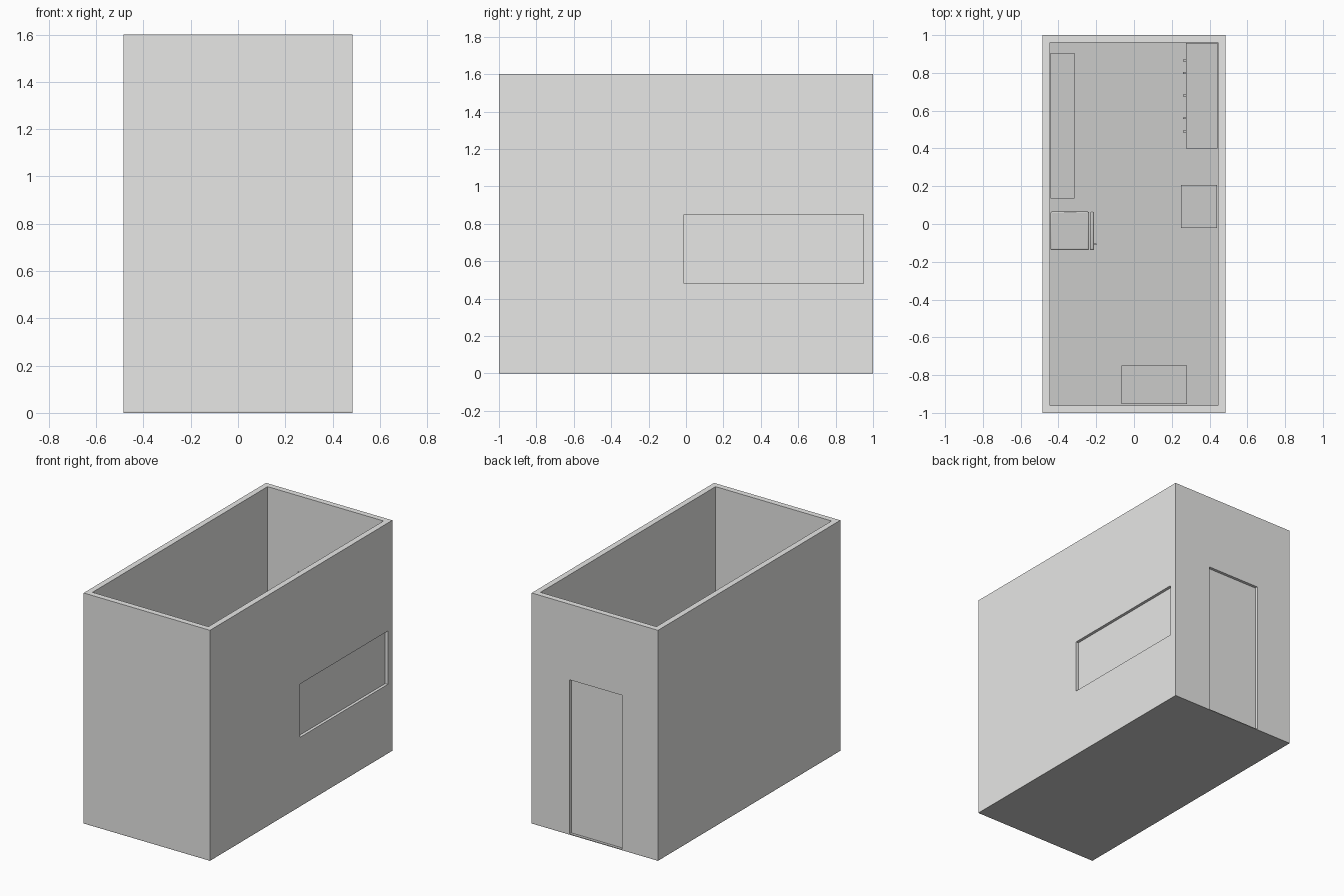
import bpy

if "Cube" in bpy.data.objects:
    bpy.data.objects.remove(bpy.data.objects["Cube"], do_unlink=True)


def make_material(name, rgb):
    mat = bpy.data.materials.new(name)
    mat.use_nodes = True
    color = (*rgb, 1)
    mat.diffuse_color = color
    mat.node_tree.nodes["Principled BSDF"].inputs["Base Color"].default_value = color
    return mat


wall_grey = make_material("light grey", (0.8, 0.8, 0.79))
floor_grey = make_material("medium grey", (0.6, 0.6, 0.59))


def box(name, x, y, z, mat, bevel=0):
    """Box from (min, max) ranges on each axis."""
    spans = (x, y, z)
    bpy.ops.mesh.primitive_cube_add(size=1, location=[sum(s) / 2 for s in spans])
    ob = bpy.context.object
    ob.name = name
    ob.scale = [s[1] - s[0] for s in spans]
    bpy.ops.object.transform_apply(location=False, rotation=False, scale=True)
    ob.data.materials.append(mat)
    if bevel:
        mod = ob.modifiers.new("rounded_edges", "BEVEL")
        mod.width = bevel
        mod.segments = 3
        bpy.ops.object.shade_smooth_by_angle()
    return ob


def cut(target, x, y, z):
    """Cut a box-shaped opening out of the target."""
    cutter = box("cutter", x, y, z, wall_grey)
    cutter.hide_render = True
    mod = target.modifiers.new("opening", "BOOLEAN")
    mod.operation = "DIFFERENCE"
    mod.solver = "EXACT"
    mod.object = cutter
    bpy.context.view_layer.objects.active = target
    bpy.ops.object.modifier_apply(modifier=mod.name)
    bpy.data.objects.remove(cutter, do_unlink=True)


W, L, H, T = 0.485, 1.0, 1.6, 0.04
FLOOR = 0.005
door_x, door_z = (-0.21, 0.195), (FLOOR, 1.075)
window_y, window_z = (-0.01, 0.95), (0.48, 0.85)

# Room shell, open at the top, with door and window openings
box("floor", (-W, W), (-L, L), (0, FLOOR), floor_grey)
walls = box("walls", (-W, W), (-L, L), (FLOOR, H), wall_grey)
cut(walls, (-W + T, W - T), (-L + T, L - T), (-1, H + 1))
cut(walls, door_x, (L - T - 0.005, L + 0.1), (-1, door_z[1]))
cut(walls, (W - T - 0.005, W + 0.1), window_y, window_z)

# Panels set back inside the openings
box("door_panel", door_x, (L - 0.035, L - 0.02), door_z, wall_grey)
box("window_pane", (W - 0.035, W - 0.02), window_y, window_z, wall_grey)

# Long low cabinet on the -x wall
box("long_cabinet", (-0.443, -0.315), (0.135, 0.905), (FLOOR, 0.45), floor_grey)

# Refrigerator with rounded body, door and handle
box("refrigerator_body", (-0.443, -0.237), (-0.138, 0.065), (FLOOR, 0.8), floor_grey, 0.008)
box("refrigerator_door", (-0.233, -0.212), (-0.138, 0.065), (0.03, 0.8), floor_grey, 0.008)
box("refrigerator_handle", (-0.213, -0.198), (-0.112, -0.104), (0.4, 0.6), floor_grey)

# Counter below the window with a row of knobs
box("counter", (0.275, 0.443), (0.4, 0.957), (FLOOR, 0.45), floor_grey)
for y in (0.49, 0.56, 0.68, 0.8, 0.865):
    box("counter_knob", (0.26, 0.276), (y - 0.005, y + 0.005), (0.36, 0.37), floor_grey)
for y in (0.585, 0.77):
    box("counter_stud", (0.28, 0.287), (y - 0.003, y + 0.003), (0.45, 0.455), floor_grey)

# Remaining free-standing units
box("side_unit", (0.25, 0.44), (-0.02, 0.207), (FLOOR, 0.45), floor_grey)
box("front_unit", (-0.065, 0.28), (-0.952, -0.75), (FLOOR, 0.45), floor_grey)
